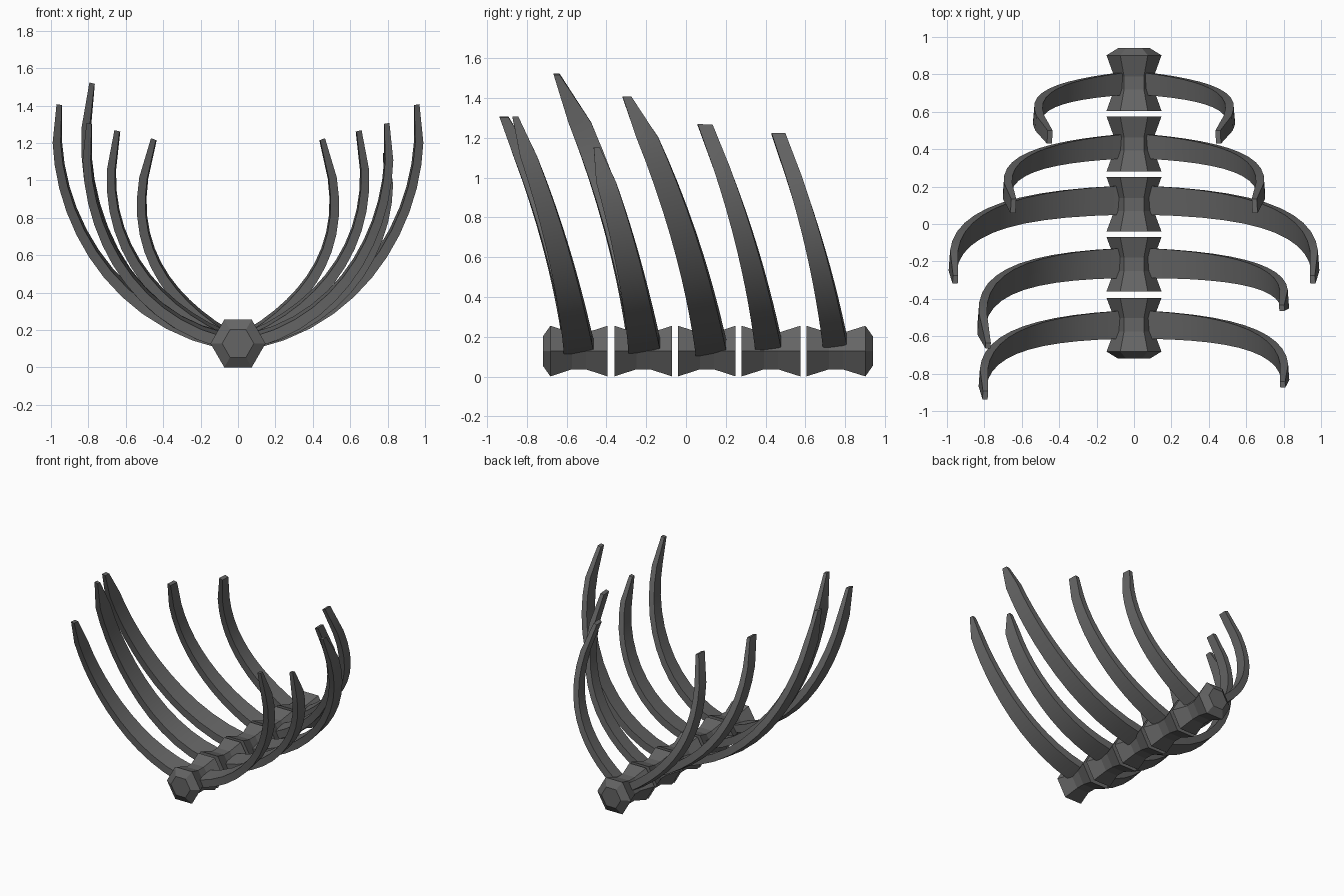
import bpy, bmesh, math
from mathutils import Vector

if "Cube" in bpy.data.objects:
    bpy.data.objects.remove(bpy.data.objects["Cube"])

bone = bpy.data.materials.new("dark grey bone")
bone.diffuse_color = (0.13, 0.13, 0.13, 1)
bone.use_nodes = True
bone.node_tree.nodes["Principled BSDF"].inputs["Base Color"].default_value = bone.diffuse_color


def loft(name, rings):
    """Skin a list of equal-length rings and cap both ends."""
    bm = bmesh.new()
    rows = [[bm.verts.new(p) for p in r] for r in rings]
    n = len(rows[0])
    for a, b in zip(rows, rows[1:]):
        for i in range(n):
            bm.faces.new((a[i], a[(i + 1) % n], b[(i + 1) % n], b[i]))
    bm.faces.new(rows[0])
    bm.faces.new(rows[-1])
    bmesh.ops.recalc_face_normals(bm, faces=bm.faces)
    me = bpy.data.meshes.new(name)
    bm.to_mesh(me)
    bm.free()
    me.materials.append(bone)
    ob = bpy.data.objects.new(name, me)
    bpy.context.collection.objects.link(ob)
    return ob


# vertebrae: six-sided spools along y, bevelled at the two ends of the spine
def hexagon(y, r):
    return [(r * math.cos(i * math.pi / 3), y, 0.128 + r * math.sin(i * math.pi / 3))
            for i in range(6)]


spools = [(-0.72, -0.395), (-0.36, -0.07), (-0.04, 0.25), (0.28, 0.575), (0.605, 0.94)]
for k, (a, b) in enumerate(spools):
    prof = [(a, 0.147), (b, 0.147)]
    lo, hi = a, b
    front, back = [(a, 0.147)], [(b, 0.147)]
    if k == 0:
        lo = a + 0.038
        front = [(a, 0.085), (lo, 0.147)]
    if k == 4:
        hi = b - 0.038
        back = [(hi, 0.147), (b, 0.085)]
    m = (lo + hi) / 2
    waist = [(m - 0.035, 0.106), (m + 0.035, 0.106)]
    loft("vertebra", [hexagon(y, r) for y, r in front + waist + back])


# ribs: flat tapered bars swept along a curve in x-z that leans forward with height
def rib(name, side, root_y, pts, lean, w0, w1, w2, cut):
    P = [Vector(p) for p in pts]
    steps = [0.86 * i / 11 for i in range(12)] + [1.0]
    rings = []
    for t in steps:
        s = 1 - t
        c = P[0] * s**3 + P[1] * 3 * s * s * t + P[2] * 3 * s * t * t + P[3] * t**3
        d = ((P[1] - P[0]) * s * s + (P[2] - P[1]) * 2 * s * t + (P[3] - P[2]) * t * t).normalized()
        inward = Vector((-d.y, d.x))
        h = c.y - 0.12
        y = root_y - lean * (0.17 * h + 0.12 * h * h)
        w = w0 + (w1 - w0) * t / 0.86
        th = 0.06 - 0.02 * t
        yf, yb = y - w / 2, y + w / 2
        if t == 1:  # cut tip: narrowed from the front or from the back
            th = 0.028
            yf, yb = y - w2 / 2, y + w2 / 2
        tilt = 0.15 * (1 - 0.6 * t)
        ring = []
        for yy, o in ((yf, -1), (yb, -1), (yb, 1), (yf, 1)):
            q = c + inward * (o * th / 2 + (yy - y) * tilt)
            ring.append((side * q.x, yy + cut * (t == 1) * 0.01, q.y))
        rings.append(ring)
    ob = loft(name, rings)
    bpy.context.view_layer.objects.active = ob
    ob.select_set(True)
    bpy.ops.object.shade_smooth_by_angle(angle=math.radians(25))
    ob.select_set(False)


P1 = [(0.08, 0.145), (0.62, 0.28), (0.865, 0.85), (0.795, 1.305)]
P2L = [(0.08, 0.15), (0.65, 0.27), (0.91, 0.95), (0.78, 1.52)]
P2R = [(0.08, 0.15), (0.62, 0.25), (0.87, 0.75), (0.79, 1.15)]
P3 = [(0.08, 0.14), (0.755, 0.28), (1.03, 0.95), (0.955, 1.405)]
P4 = [(0.08, 0.16), (0.50, 0.35), (0.775, 0.75), (0.645, 1.265)]
P5 = [(0.07, 0.17), (0.40, 0.38), (0.635, 0.70), (0.45, 1.22)]

rib("rib_1_left", -1, -0.535, P1, 1.0, 0.15, 0.095, 0.045, -1)
rib("rib_1_right", 1, -0.535, P1, 0.90, 0.15, 0.085, 0.03, 1)
rib("rib_2_left", -1, -0.205, P2L, 0.92, 0.16, 0.115, 0.03, -1)
rib("rib_2_right", 1, -0.205, P2R, 0.84, 0.16, 0.10, 0.03, 1)
for s, tag in ((-1, "left"), (1, "right")):
    rib("rib_3_" + tag, s, 0.13, P3, 1.0, 0.155, 0.11, 0.045, -1)
    rib("rib_4_" + tag, s, 0.42, P4, 0.92, 0.13, 0.085, 0.075, 0)
    rib("rib_5_" + tag, s, 0.757, P5, 0.88, 0.12, 0.08, 0.07, 0)
